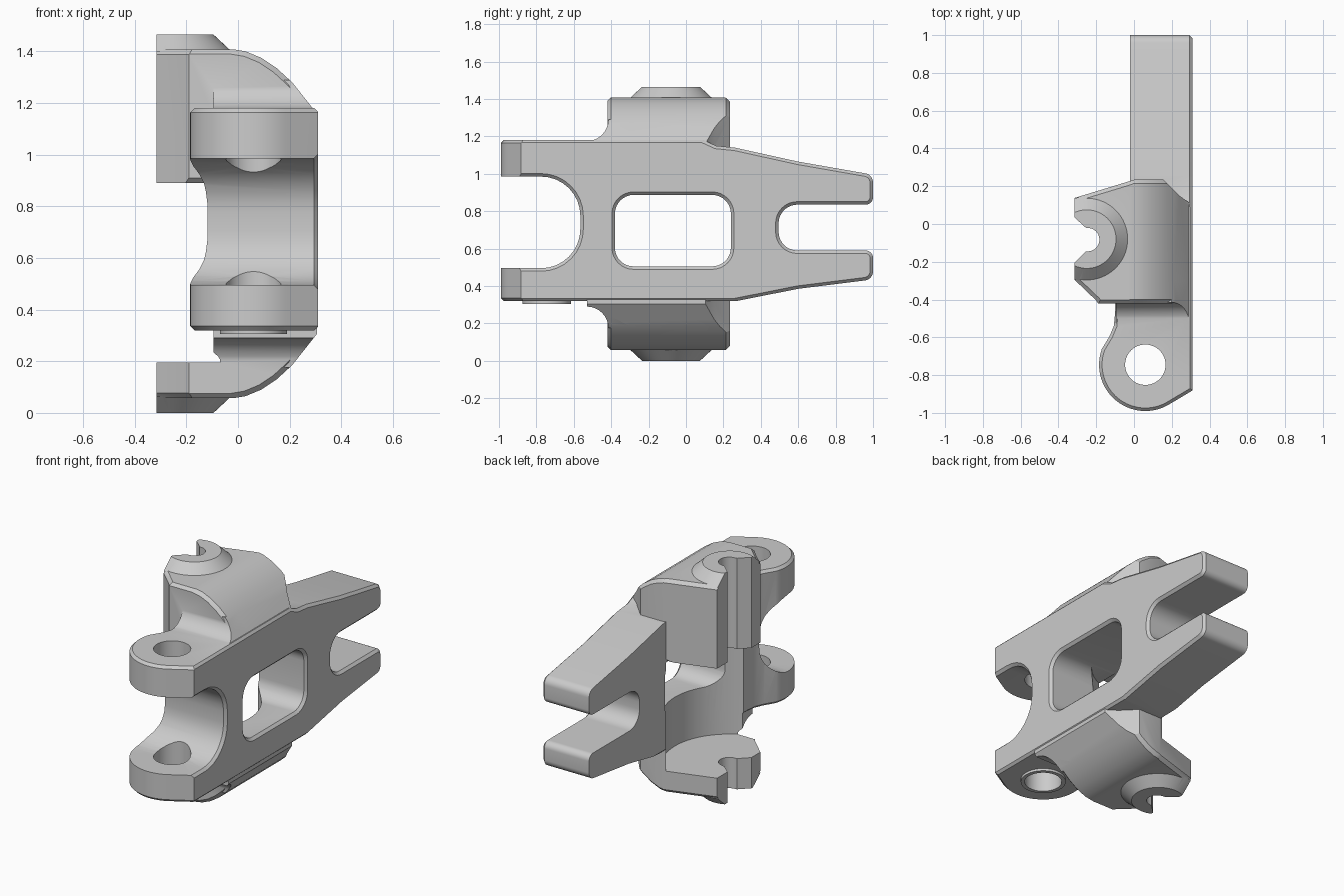
import bpy, bmesh, math
from mathutils import Vector

if "Cube" in bpy.data.objects:
    bpy.data.objects.remove(bpy.data.objects["Cube"])

steel = bpy.data.materials.new("grey_steel")
steel.use_nodes = True
GREY = (0.6, 0.6, 0.6, 1)
steel.diffuse_color = GREY
steel.node_tree.nodes["Principled BSDF"].inputs["Base Color"].default_value = GREY

AXLE = (-0.25, -0.08)
EYE = (0.06, -0.745)
HEIGHT = 1.465


def rounded(points, steps=8):
    """Round every (a, b, radius) corner of an outline with an arc."""
    out = []
    for i, p in enumerate(points):
        c = Vector(p[:2])
        r = p[2] if len(p) > 2 else 0
        if not r:
            out.append(c)
            continue
        u = (Vector(points[i - 1][:2]) - c).normalized()
        v = (Vector(points[(i + 1) % len(points)][:2]) - c).normalized()
        half = u.angle(v) / 2
        centre = c + (u + v).normalized() * r / math.sin(half)
        start = (c + u * r / math.tan(half) - centre).normalized()
        end = (c + v * r / math.tan(half) - centre).normalized()
        out += [centre + start.slerp(end, k / steps) * r for k in range(steps + 1)]
    return out


def arc(cx, cy, r, a0, a1, n):
    angles = [math.radians(a0 + (a1 - a0) * k / n) for k in range(n + 1)]
    return [(cx + r * math.cos(a), cy + r * math.sin(a)) for a in angles]


def inset(points, amount):
    """Move an outline inwards (negative: outwards) with mitred corners."""
    n = len(points)
    area = sum(points[i - 1].cross(points[i]) for i in range(n))
    side = 1 if area > 0 else -1
    out = []
    for i, p in enumerate(points):
        d = (p - points[i - 1]).normalized()
        e = (points[(i + 1) % n] - p).normalized()
        m, k = Vector((-d.y, d.x)), Vector((-e.y, e.x))
        out.append(p + (m + k) * side * amount / (1 + m.dot(k)))
    return out


def finish(name, bm):
    bmesh.ops.recalc_face_normals(bm, faces=bm.faces)
    mesh = bpy.data.meshes.new(name)
    bm.to_mesh(mesh)
    bm.free()
    ob = bpy.data.objects.new(name, mesh)
    bpy.context.collection.objects.link(ob)
    mesh.materials.append(steel)
    return ob


def prism(name, outline, axis, lo, hi, chamfer=0):
    """Extrude an outline along an axis, with chamfered end edges."""
    points = [Vector(p) for p in outline]
    layers = [(lo, points), (hi, points)]
    if chamfer:
        small, c = inset(points, chamfer), abs(chamfer)
        layers = [(lo, small), (lo + c, points), (hi - c, points), (hi, small)]
    bm = bmesh.new()
    rings = []
    for t, ring in layers:
        coords = [list(p) for p in ring]
        for q in coords:
            q.insert(axis, t)
        rings.append([bm.verts.new(q) for q in coords])
    bm.faces.new(rings[0])
    bm.faces.new(rings[-1])
    for a, b in zip(rings, rings[1:]):
        for i in range(len(a)):
            bm.faces.new((a[i - 1], a[i], b[i], b[i - 1]))
    return finish(name, bm)


def cone(name, x, y, r1, r2, z0, z1):
    """Round part between two heights."""
    bm = bmesh.new()
    bmesh.ops.create_cone(bm, cap_ends=True, segments=64, radius1=r1, radius2=r2, depth=z1 - z0)
    bmesh.ops.translate(bm, vec=(x, y, (z0 + z1) / 2), verts=bm.verts)
    return finish(name, bm)


def combine(ob, other, operation):
    mod = ob.modifiers.new("join", "BOOLEAN")
    mod.operation, mod.solver, mod.object = operation, "EXACT", other
    bpy.context.view_layer.update()
    bpy.context.view_layer.objects.active = ob
    bpy.ops.object.modifier_apply(modifier=mod.name)
    bpy.data.objects.remove(other)


# Side plate: forked outline seen from the side
side = rounded([
    (-1.1, 1.2), (0.05, 1.2), (0.16, 1.15), (0.26, 1.14), (0.6, 1.065), (1, 0.995, 0.05),
    (1, 0.835, 0.04), (0.495, 0.835, 0.1), (0.495, 0.59, 0.1), (1, 0.59, 0.04),
    (1, 0.435, 0.05), (0.6, 0.385), (0.17, 0.3), (-1.1, 0.3),
    (-1.1, 0.495), (-0.565, 0.495, 0.21), (-0.565, 0.985, 0.21), (-1.1, 0.985)])
body = prism("bracket_body", side, 0, -0.4, 0.31, 0.016)

# Plan outline with the round hinge eyes at the front
plan = [(0.312, 1.1), (0.312, -0.88)] + arc(*EYE, 0.245, -58, -200, 30) + [
    (-0.13, -0.595), (-0.107, -0.54), (-0.1, -0.47), (-0.1, -0.3), (-0.02, 0), (-0.02, 1.1)]
combine(body, prism("plan", plan, 2, 0.32, 1.18, 0.016), "INTERSECT")

# Window through the plate, with a chamfered rim
window = rounded([(-0.38, 0.505, 0.1), (0.24, 0.505, 0.1), (0.24, 0.887, 0.1), (-0.38, 0.887, 0.1)])
combine(body, prism("window", window, 0, -0.5, 0.32, -0.026), "DIFFERENCE")


def clamp(name, base, flip):
    """Arched clamp block with flared foot and conical boss."""
    def turn(points):
        return [(a, HEIGHT - b if flip else b) for a, b in points]

    def span(lo, hi):
        return (HEIGHT - hi, HEIGHT - lo) if flip else (lo, hi)

    arch = turn([(-0.36, base), (-0.36, 1.41), (-0.03, 1.41), (0.03, 1.4), (0.09, 1.375),
                 (0.15, 1.335), (0.21, 1.28), (0.305, 1.16), (0.305, 1.1), (0.25, 1.1), (0.25, base)])
    foot = [(-0.4, -0.214), (-0.2, -0.405), (-0.17, -0.45), (0.4, -0.45), (0.4, 0.036),
            (0.24, 0.15), (0.15, 0.24), (0.02, 0.24), (-0.4, 0.112)]
    flare = [(-0.3, 1.1), (-0.53, 1.1)] + arc(-0.53, 1.29, 0.115, -90, 0, 8) + [(-0.3, 1.29)]
    ob = prism(name, arch, 1, -0.42, 0.235, 0.02)
    combine(ob, prism("foot", foot, 2, *span(0.7, 1.408), 0.02), "INTERSECT")
    root = prism("flare", turn(flare), 0, -0.095, 0.4)
    combine(root, prism("flare_limit", arch, 1, -0.7, 0.4), "INTERSECT")
    combine(ob, root, "UNION")
    radii = (0.155, 0.225) if flip else (0.225, 0.155)
    combine(ob, cone("boss", *AXLE, *radii, *span(1.4, HEIGHT)), "UNION")
    return ob


combine(body, clamp("upper_clamp", 0.89, False), "UNION")
combine(body, clamp("lower_clamp", 0.975, True), "UNION")

# Thin washer face under the lower eye
combine(body, cone("washer_face", *EYE, 0.13, 0.13, 0.305, 0.335), "UNION")

# Round clearance between the clamps, then the hinge bore
combine(body, cone("clearance", *AXLE, 0.385, 0.385, 0.195, 0.885), "DIFFERENCE")
combine(body, cone("hinge_bore", *EYE, 0.107, 0.107, -0.2, 1.7), "DIFFERENCE")

# Open axle slot with flared mouth, and the flat clamp face
slot = [(-0.4, 0.11), (-0.31, 0.03), (-0.255, -0.02)] + arc(-0.245, -0.083, 0.062, 90, -90, 16) + [
    (-0.255, -0.146), (-0.31, -0.2), (-0.4, -0.28)]
combine(body, prism("axle_slot", slot, 2, -0.2, 1.7), "DIFFERENCE")
trim = [(-0.8, -0.6), (-0.315, -0.6), (-0.315, 0.6), (-0.8, 0.6)]
combine(body, prism("face_trim", trim, 2, -0.3, 1.8), "DIFFERENCE")

# Smooth shading with sharp edges kept
bpy.ops.object.select_all(action="DESELECT")
body.select_set(True)
bpy.context.view_layer.objects.active = body
bpy.ops.object.shade_smooth_by_angle(angle=math.radians(30))
